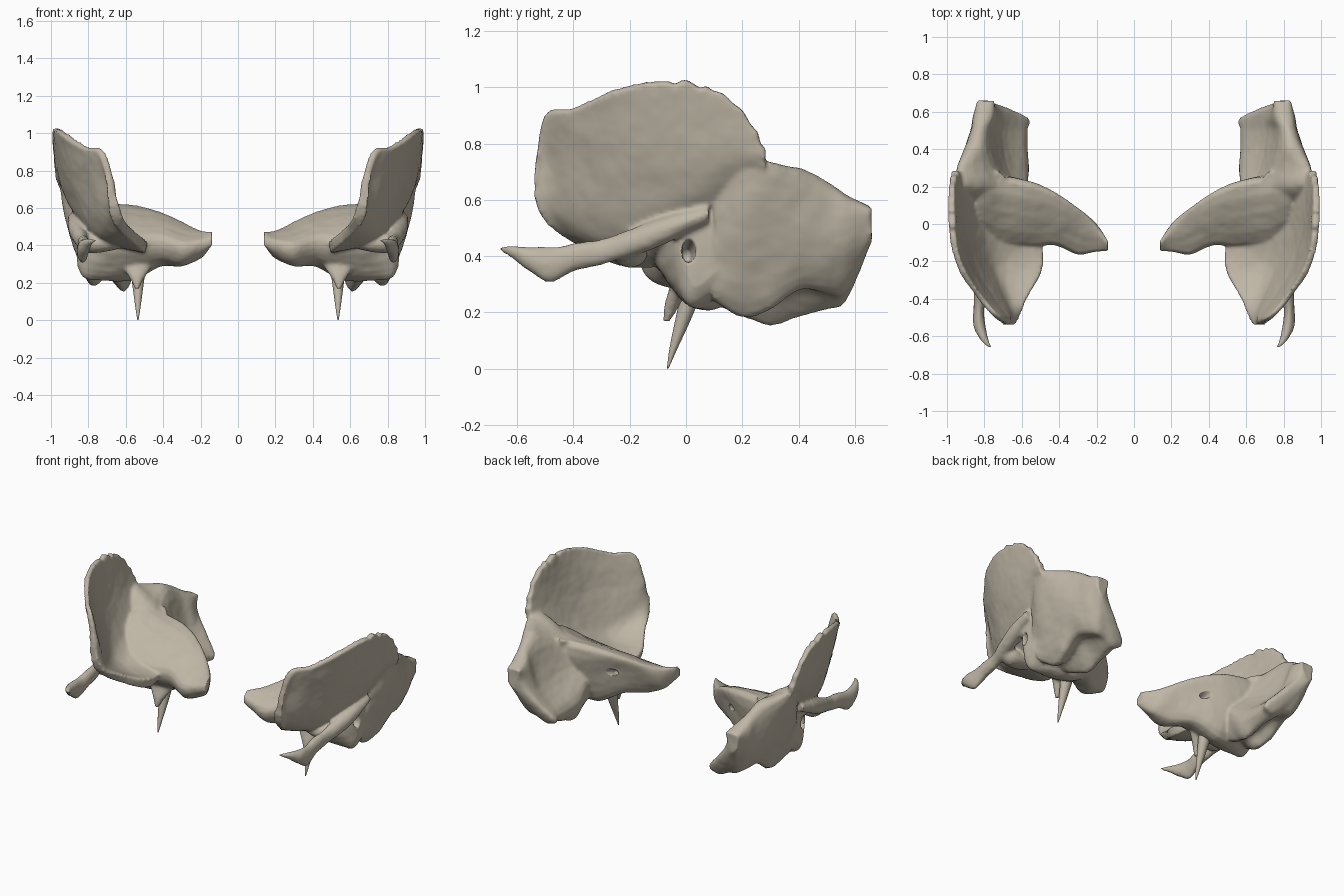
import bpy, bmesh, math, random
from mathutils import Vector

if "Cube" in bpy.data.objects:
    bpy.data.objects.remove(bpy.data.objects["Cube"])

random.seed(4)


def spline(pts, n, closed=False):
    """Catmull-Rom resampling, n steps per segment."""
    c, out = len(pts), []
    get = (lambda i: pts[i % c]) if closed else (lambda i: pts[max(0, min(c - 1, i))])
    for i in range(c if closed else c - 1):
        a, b, d, e = get(i - 1), get(i), get(i + 1), get(i + 2)
        for s in range(n):
            t = s / n
            out.append(0.5 * (2 * b + (d - a) * t + (2 * a - 5 * b + 4 * d - e) * t * t
                              + (3 * b - a - 3 * d + e) * t ** 3))
    if not closed:
        out.append(pts[-1].copy())
    return out


def loft(bm, loops, around=4, along=4):
    """Skin closed sections into a capped smooth solid; returns the rows of vertices."""
    rings = [spline(l, around, True) if around > 1 else l for l in loops]
    cols = [spline(list(c), along) for c in zip(*rings)]
    grid = [[bm.verts.new(p) for p in r] for r in zip(*cols)]
    k = len(cols)
    faces = [bm.faces.new(grid[0]), bm.faces.new(grid[-1])]
    for a, b in zip(grid, grid[1:]):
        for i in range(k):
            j = (i + 1) % k
            faces.append(bm.faces.new((a[i], a[j], b[j], b[i])))
    bmesh.ops.recalc_face_normals(bm, faces=faces)
    return grid


def tube(bm, stations, axis):
    """Stations are centre xyz + two half widths, across the given axis."""
    u, v = [i for i in range(3) if i != axis]
    loops = []
    for *c, ru, rv in stations:
        ring = []
        for s in range(12):
            p, a = Vector(c), s * math.tau / 12
            p[u] += ru * math.cos(a)
            p[v] += rv * math.sin(a)
            ring.append(p)
        loops.append(ring)
    loft(bm, loops, 1, 4)


mat = bpy.data.materials.new("bone")
mat.diffuse_color = (0.52, 0.47, 0.38, 1)
mat.use_nodes = True
mat.node_tree.nodes["Principled BSDF"].inputs["Base Color"].default_value = mat.diffuse_color


def add_object(name, bm):
    me = bpy.data.meshes.new(name)
    bm.to_mesh(me)
    bm.free()
    me.materials.append(mat)
    me.polygons.foreach_set("use_smooth", [True] * len(me.polygons))
    ob = bpy.data.objects.new(name, me)
    bpy.context.collection.objects.link(ob)
    return ob


bone = bmesh.new()

# Squama: thin curved plate, sections (x, z) from inner floor to upper margin
squama = {
    -0.54: [(.665, .61), (.67, .64), (.68, .67), (.685, .70)],
    -0.50: [(.64, .53), (.67, .62), (.685, .74), (.73, .90)],
    -0.40: [(.58, .47), (.69, .52), (.755, .70), (.82, .925)],
    -0.25: [(.50, .40), (.73, .46), (.83, .66), (.92, .99)],
    -0.10: [(.50, .39), (.77, .48), (.89, .70), (.965, 1.02)],
    0.05: [(.55, .48), (.80, .53), (.92, .72), (.975, 1.0)],
    0.20: [(.65, .58), (.83, .62), (.935, .74), (.975, .92)],
    0.28: [(.72, .61), (.85, .65), (.93, .71), (.96, .78)],
}
loops = []
for y, prof in squama.items():
    line = spline([Vector((x, y, z)) for x, z in prof], 7)
    outer, inner = [], []
    for i, p in enumerate(line):
        t = line[min(i + 1, len(line) - 1)] - line[max(i - 1, 0)]
        off = Vector((t.z, 0, -t.x)).normalized() * (0.030 - 0.013 * i / len(line))
        outer.append(p + off)
        inner.append(p - off)
    loops.append(outer + inner[::-1])
grid = loft(bone, loops, 1, 7)
# Ragged suture along the rear of the upper margin
for row in grid:
    mid, d = len(row) // 2, random.uniform(-.012, .014)
    if row[mid].co.y > -0.06:
        for i in range(mid - 2, mid + 2):
            row[i].co.z += d

# Mastoid: wedge with a hollow groove on its inner rear face and a notch below
mastoid = {
    0.10: [(.87, .60), (.87, .45), (.83, .25), (.72, .25), (.62, .24), (.58, .40), (.66, .50), (.72, .57)],
    0.20: [(.93, .74), (.90, .45), (.79, .19), (.70, .23), (.62, .19), (.57, .36), (.64, .48), (.70, .61)],
    0.30: [(.94, .73), (.90, .48), (.81, .22), (.71, .25), (.61, .15), (.56, .29), (.68, .46), (.76, .65)],
    0.40: [(.90, .69), (.89, .46), (.82, .29), (.72, .28), (.62, .18), (.57, .27), (.70, .44), (.79, .68)],
    0.50: [(.86, .64), (.87, .45), (.80, .29), (.71, .26), (.63, .21), (.57, .27), (.71, .43), (.79, .64)],
    0.57: [(.85, .60), (.855, .45), (.77, .29), (.69, .26), (.62, .24), (.57, .28), (.70, .43), (.76, .60)],
    0.66: [(.83, .57), (.835, .53), (.83, .48), (.80, .45), (.79, .45), (.78, .47), (.76, .52), (.75, .57)],
}
loft(bone, [[Vector((x, y, z)) for x, z in s] for y, s in mastoid.items()])

# Petrous pyramid: sections (y, z) from the apex outwards
petrous = {
    0.14: [(-.10, .475), (-.09, .44), (-.11, .40), (-.14, .40), (-.14, .44)],
    0.20: [(-.02, .48), (0, .42), (-.05, .33), (-.13, .36), (-.14, .43)],
    0.30: [(.07, .53), (.07, .45), (0, .30), (-.12, .31), (-.15, .42)],
    0.42: [(.15, .58), (.14, .45), (.08, .29), (-.08, .33), (-.10, .46)],
    0.55: [(.20, .615), (.20, .42), (.12, .22), (-.04, .28), (-.11, .45)],
    0.70: [(.23, .63), (.23, .40), (.10, .22), (-.03, .26), (-.09, .48)],
    0.82: [(.22, .68), (.22, .42), (.05, .23), (-.02, .28), (-.03, .53)],
    0.86: [(.18, .64), (.18, .44), (.06, .30), (.01, .32), (.01, .53)],
}
loft(bone, [[Vector((x, y, z)) for y, z in s] for x, s in petrous.items()])

# Zygomatic process: forward bar with a flared tip
tube(bone, [(.87, .08, .55, .04, .03), (.86, -.08, .49, .05, .05), (.845, -.2, .445, .04, .05),
            (.83, -.3, .415, .03, .047), (.825, -.4, .395, .03, .05), (.83, -.48, .368, .03, .064),
            (.825, -.55, .388, .032, .045), (.80, -.62, .415, .025, .024),
            (.77, -.66, .425, .013, .012)], 1)

# Articular tubercle in front of the jaw socket
tube(bone, [(.60, -.19, .41, .03, .02), (.70, -.20, .41, .06, .045),
            (.80, -.20, .41, .06, .05), (.85, -.20, .43, .03, .03)], 0)

# Sheath ridge around the styloid root
tube(bone, [(.54, -.07, .165, .012, .012), (.54, -.055, .21, .03, .022),
            (.54, -.03, .27, .07, .035), (.54, 0, .33, .11, .05)], 2)

# Ear canal and inner ear opening, used as cutters
cut = bmesh.new()
tube(cut, [(.72, .0, .40, .015, .02), (.82, .01, .415, .025, .04), (.96, .01, .42, .035, .055)], 0)
tube(cut, [(.43, .09, .43, .02, .015), (.43, .14, .45, .03, .02), (.43, .22, .47, .04, .03)], 1)
cutter = add_object("canal_cutter", cut)
cutter.hide_render = True
cutter.hide_viewport = True

# Fuse the parts, open the canals, roughen lightly, mirror
ob = add_object("temporal_bones", bone)
m = ob.modifiers.new("fuse", 'REMESH')
m.mode, m.voxel_size, m.use_smooth_shade = 'VOXEL', 0.010, True
m = ob.modifiers.new("canals", 'BOOLEAN')
m.operation, m.object, m.solver = 'DIFFERENCE', cutter, 'EXACT'
tex = bpy.data.textures.new("bone_grain", 'CLOUDS')
tex.noise_scale = 0.14
m = ob.modifiers.new("grain", 'DISPLACE')
m.texture, m.strength, m.mid_level = tex, 0.012, 0.5
m = ob.modifiers.new("soften", 'SMOOTH')
m.factor, m.iterations = 0.5, 4
mirrored = [ob]

# Styloid spike
spike = bmesh.new()
tube(spike, [(.535, -.065, 0, .003, .003), (.535, -.045, .07, .014, .014),
             (.535, -.015, .16, .026, .026), (.535, .01, .24, .036, .034),
             (.535, .03, .32, .04, .04)], 2)
mirrored.append(add_object("styloid_spikes", spike))

for o in mirrored:
    m = o.modifiers.new("other_side", 'MIRROR')
    m.use_mirror_merge = False
